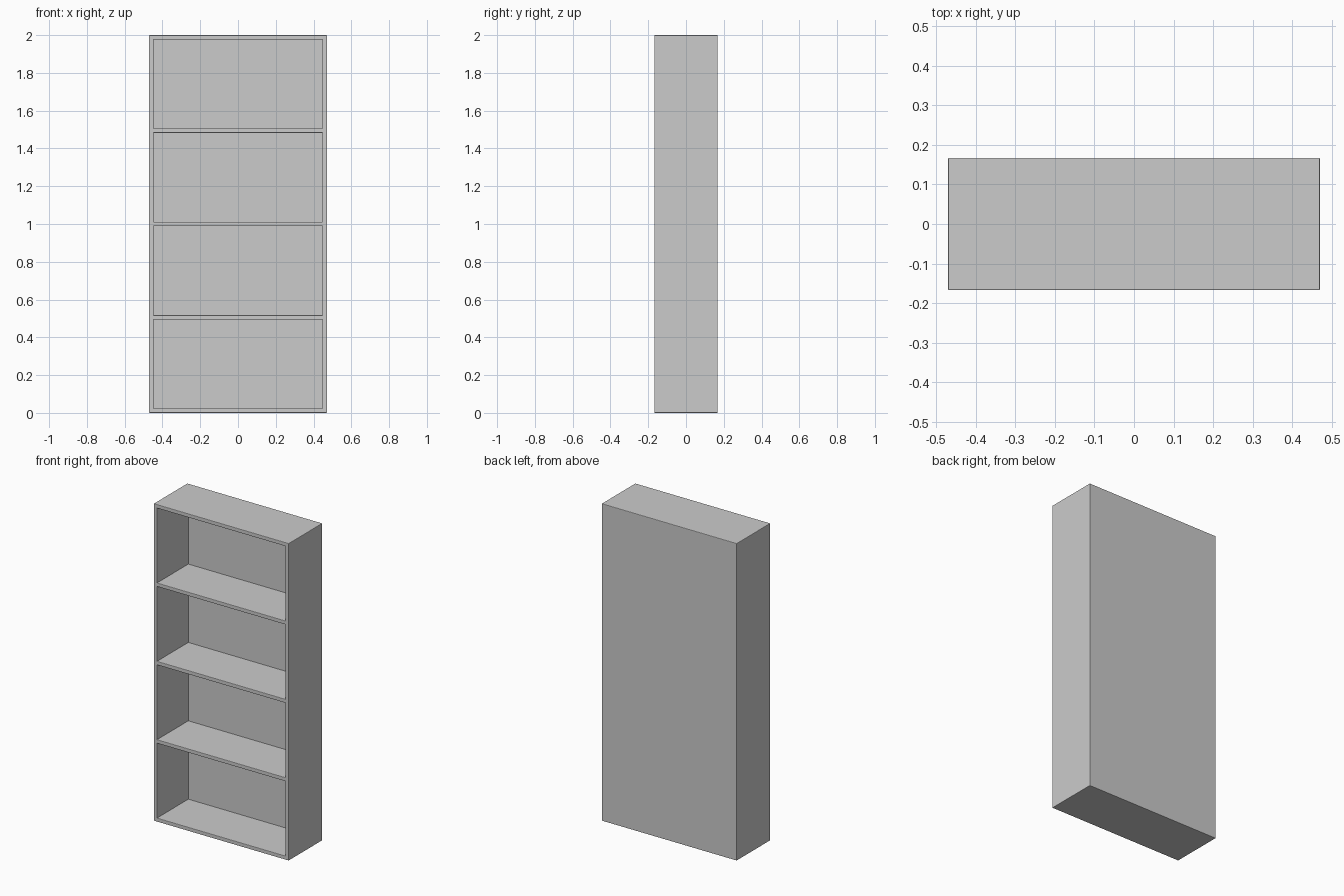
import bpy, bmesh
from mathutils import Matrix, Vector

if "Cube" in bpy.data.objects:
    bpy.data.objects.remove(bpy.data.objects["Cube"])

W, D, H = 0.942, 0.335, 2.0   # overall size
T = 0.0235                    # board thickness
BAYS = 4
BEVEL = 0.003
bay = (H - T * (BAYS + 1)) / BAYS

# solid block standing on the ground
bm = bmesh.new()
bmesh.ops.create_cube(bm, size=1, matrix=Matrix.Translation((0, 0, H / 2)) @ Matrix.Diagonal((W, D, H, 1)))


def cut(co, no):
    bmesh.ops.bisect_plane(bm, geom=bm.verts[:] + bm.edges[:] + bm.faces[:],
                           dist=1e-6, plane_co=co, plane_no=no)


# outline the side boards and the shelves
for s in (-1, 1):
    cut((s * (W / 2 - T), 0, 0), (1, 0, 0))
bottoms = [T + i * (bay + T) for i in range(BAYS)]
for z in bottoms:
    cut((0, 0, z), (0, 0, 1))
    cut((0, 0, z + bay), (0, 0, 1))
bm.normal_update()

# push the four bays back, leaving the back panel
cells = []
for f in bm.faces:
    c = f.calc_center_median()
    if f.normal.y < -0.9 and abs(c.x) < W / 2 - T and any(z < c.z < z + bay for z in bottoms):
        cells.append(f)
for f in bmesh.ops.extrude_discrete_faces(bm, faces=cells)["faces"]:
    bmesh.ops.translate(bm, verts=f.verts[:], vec=Vector((0, D - T, 0)))
bmesh.ops.recalc_face_normals(bm, faces=bm.faces[:])
bm.normal_update()

# soften the outer edges and shelf fronts
edges = [e for e in bm.edges if e.is_manifold and e.calc_face_angle_signed() > 1]
bmesh.ops.bevel(bm, geom=edges, offset=BEVEL, offset_type='OFFSET', segments=2,
                profile=0.5, affect='EDGES', clamp_overlap=True)

mesh = bpy.data.meshes.new("bookcase")
bm.to_mesh(mesh)
bm.free()
bpy.context.collection.objects.link(bpy.data.objects.new("bookcase", mesh))
